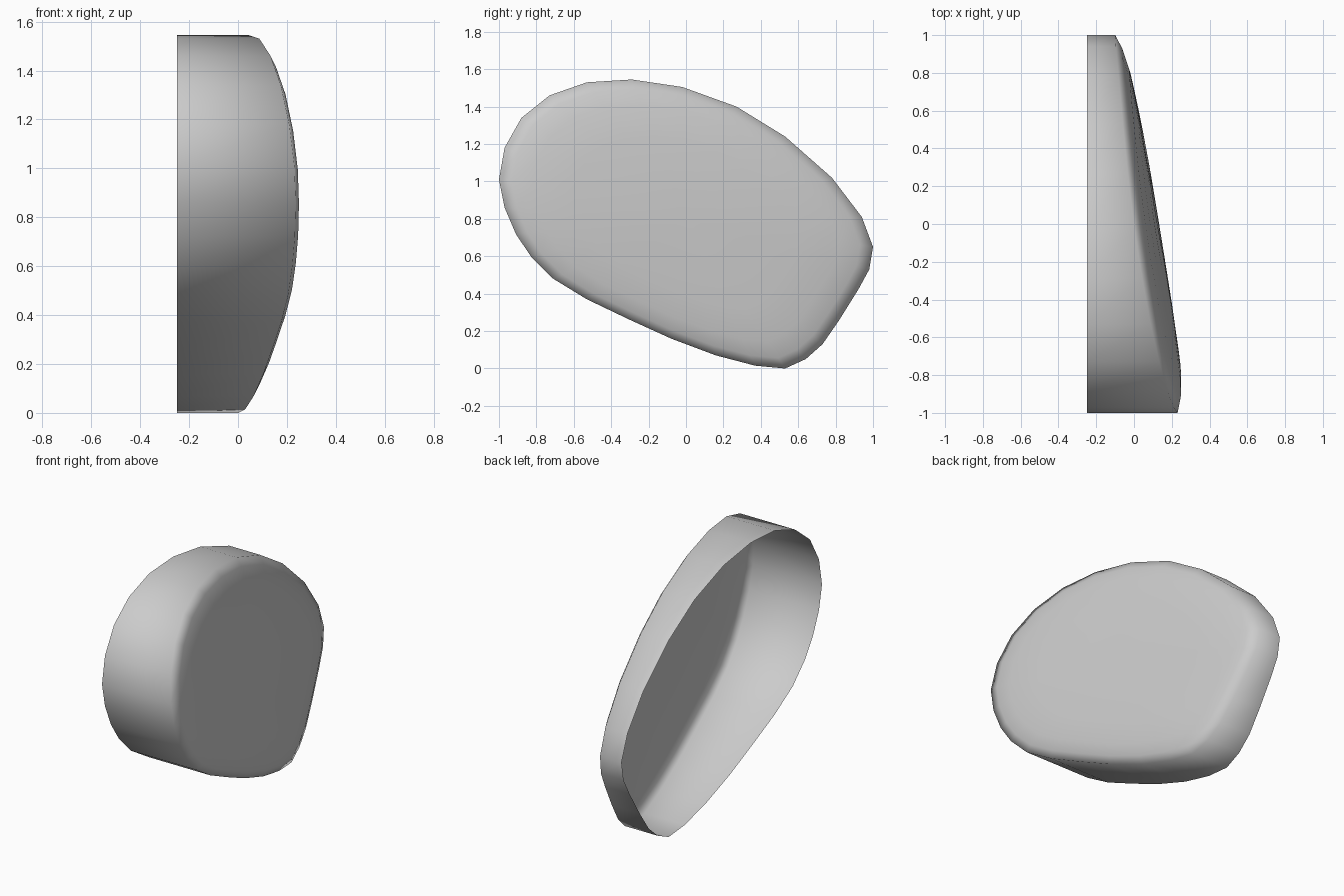
import bpy, bmesh

if "Cube" in bpy.data.objects:
    bpy.data.objects.remove(bpy.data.objects["Cube"])

# Shell outline in the y-z plane
OUTLINE = [(-1, 1.01), (-.97, 1.18), (-.88, 1.34), (-.73, 1.46), (-.53, 1.53),
           (-.29, 1.545), (-.02, 1.505), (.27, 1.40), (.53, 1.24), (.78, 1.02),
           (.94, .81), (1, .65), (.98, .53), (.92, .42), (.82, .26), (.73, .13),
           (.64, .05), (.53, 0), (.37, .015), (.16, .07), (-.08, .16), (-.3, .26),
           (-.53, .37), (-.71, .48), (-.83, .6), (-.91, .72), (-.97, .86)]
CENTRE_Y, CENTRE_Z = 0.0, 0.8
BACK_X = -0.25


def slant(y, z):
    """Height of the sloping front rim."""
    return .095 - .175 * y - .03 * z - .07 * max(0, z - .65) ** 2


bm = bmesh.new()


def ring(scale, lift=None):
    verts = []
    for y, z in OUTLINE:
        y = CENTRE_Y + (y - CENTRE_Y) * scale
        z = CENTRE_Z + (z - CENTRE_Z) * scale
        x = BACK_X if lift is None else slant(y, z) + lift
        verts.append(bm.verts.new((x, y, z)))
    return verts


# Open back edge, side wall, then the gently domed slanted cover
rings = [ring(1)] + [ring(s, h) for s, h in
                     ((1, 0), (.93, .025), (.82, .043), (.6, .05), (.3, .053))]
n = len(OUTLINE)
for a, b in zip(rings, rings[1:]):
    for i in range(n):
        j = (i + 1) % n
        bm.faces.new((a[i], b[i], b[j], a[j]))
tip = bm.verts.new((slant(CENTRE_Y, CENTRE_Z) + .054, CENTRE_Y, CENTRE_Z))
for i in range(n):
    bm.faces.new((rings[-1][i], tip, rings[-1][(i + 1) % n]))

for f in bm.faces:
    f.smooth = True
mesh = bpy.data.meshes.new("slanted_shell")
bm.to_mesh(mesh)
bm.free()
shell = bpy.data.objects.new("slanted_shell", mesh)
bpy.context.collection.objects.link(shell)
